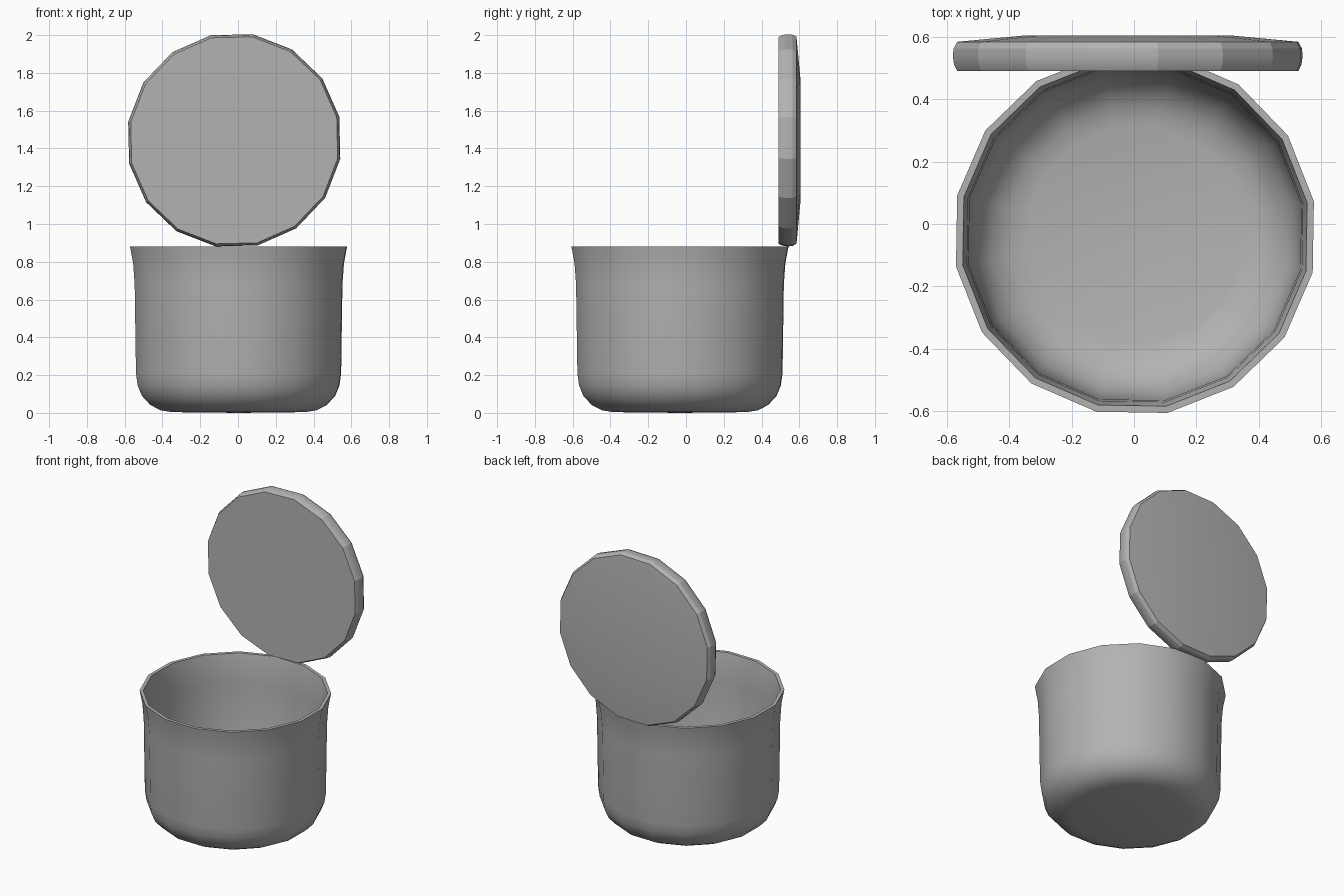
import bpy, bmesh, math
from mathutils import Matrix

if "Cube" in bpy.data.objects:
    bpy.data.objects.remove(bpy.data.objects["Cube"])

SIDES = 16

# Mid-grey metal
grey = bpy.data.materials.new("mid_grey")
grey.diffuse_color = (0.45, 0.45, 0.45, 1)
grey.use_nodes = True
grey.node_tree.nodes["Principled BSDF"].inputs["Base Color"].default_value = grey.diffuse_color


def lathe(name, profile, phase, matrix, smooth_angle):
    """Revolve (radius, height) points around z; radius 0 makes a pole."""
    bm = bmesh.new()
    rings = []
    for r, h in profile:
        if r == 0:
            rings.append([bm.verts.new((0, 0, h))] * SIDES)
            continue
        angles = [math.radians(phase) + math.tau * i / SIDES for i in range(SIDES)]
        rings.append([bm.verts.new((r * math.cos(a), r * math.sin(a), h)) for a in angles])
    for low, high in zip(rings, rings[1:]):
        for i in range(SIDES):
            j = (i + 1) % SIDES
            corners = list(dict.fromkeys((low[i], low[j], high[j], high[i])))
            bm.faces.new(corners)
    bm.transform(matrix)
    bmesh.ops.recalc_face_normals(bm, faces=bm.faces)
    mesh = bpy.data.meshes.new(name)
    bm.to_mesh(mesh)
    bm.free()
    mesh.materials.append(grey)
    obj = bpy.data.objects.new(name, mesh)
    bpy.context.collection.objects.link(obj)
    bpy.ops.object.select_all(action='DESELECT')
    obj.select_set(True)
    bpy.context.view_layer.objects.active = obj
    bpy.ops.object.shade_smooth_by_angle(angle=math.radians(smooth_angle))
    return obj


# Pot: outer wall from the base up, over the rim and down the inside
pot_profile = [
    (0, 0), (0.36, 0.004), (0.42, 0.014), (0.475, 0.042), (0.52, 0.09),
    (0.543, 0.145), (0.552, 0.21), (0.559, 0.68), (0.567, 0.79), (0.584, 0.88),
    (0.562, 0.88), (0.548, 0.80), (0.543, 0.68), (0.533, 0.21),
    (0.51, 0.135), (0.465, 0.075), (0.41, 0.045), (0.35, 0.032), (0, 0.03),
]
lathe("pot", pot_profile, 10.3, Matrix.Translation((0.003, -0.032, 0)), 40)

# Lid: standing upright behind the pot, flat underside facing the front
lid_profile = [(0, 0), (0.556, 0), (0.566, 0.02), (0.57, 0.047), (0.568, 0.072),
               (0.556, 0.094), (0.34, 0.114), (0, 0.114)]
upright = Matrix.Translation((-0.02, 0.491, 1.443)) @ Matrix.Rotation(math.radians(-90), 4, 'X')
# The lid's local y points down once upright, so the phase is mirrored
lathe("lid", lid_profile, -12.6, upright, 18)
